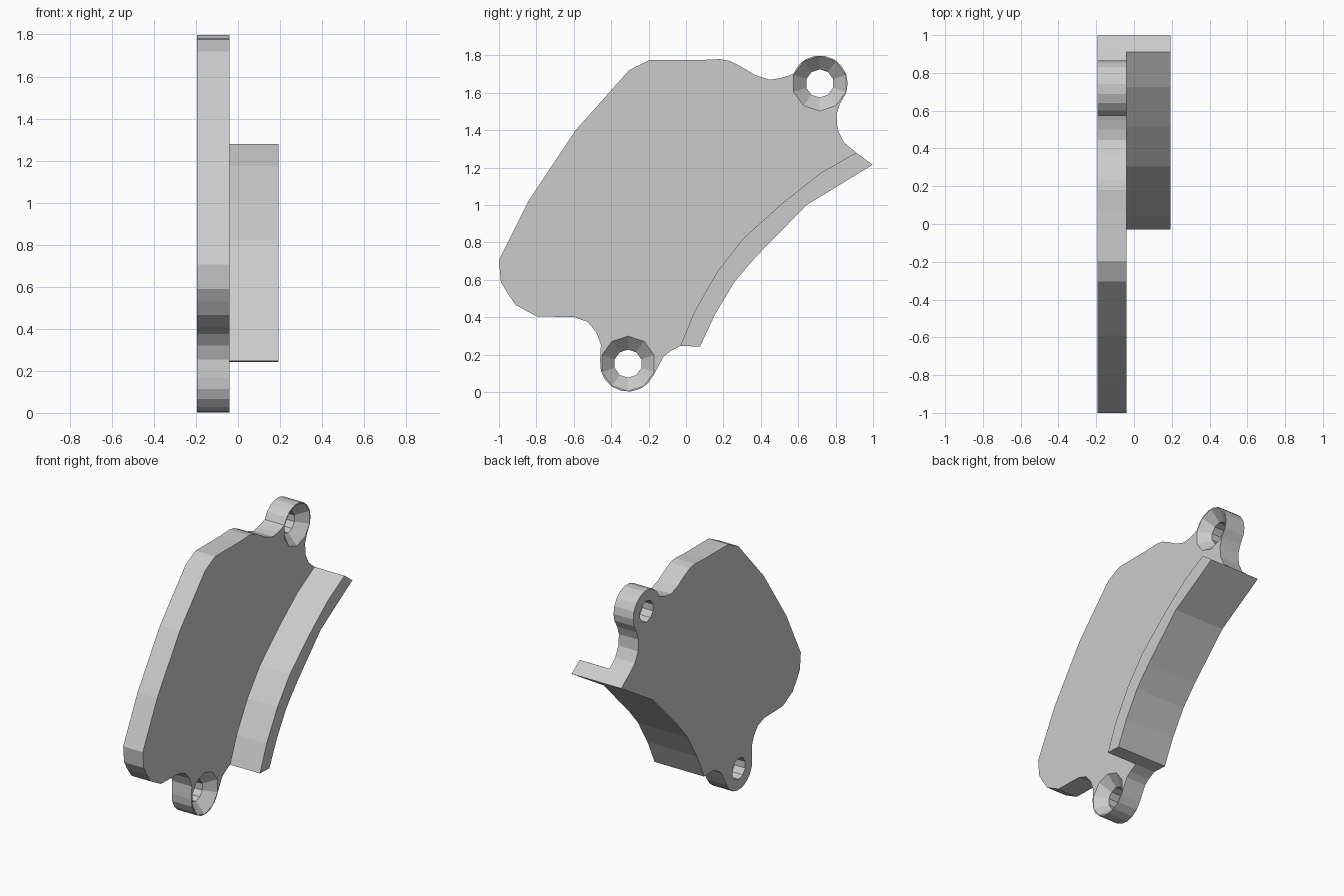
import bpy, bmesh
from math import cos, sin, radians, tau

if "Cube" in bpy.data.objects:
    bpy.data.objects.remove(bpy.data.objects["Cube"])

X_BACK, X_FACE, X_LIP = -0.194, -0.041, 0.192
LUG_R, HOLE_R = 0.15, 0.075
LOW, HIGH = (-0.31, 0.152), (0.715, 1.65)      # lug centres (y, z)


def arc(c, a0, a1, n):
    return [(c[0] + LUG_R * cos(radians(a0 + (a1 - a0) * i / n)),
             c[1] + LUG_R * sin(radians(a0 + (a1 - a0) * i / n))) for i in range(n + 1)]


def finish(name, bm):
    bmesh.ops.recalc_face_normals(bm, faces=bm.faces)
    mesh = bpy.data.meshes.new(name)
    bm.to_mesh(mesh)
    bm.free()
    ob = bpy.data.objects.new(name, mesh)
    bpy.context.collection.objects.link(ob)
    return ob


def loft(name, rings):
    """Capped solid through rings of (x, y, z) points."""
    bm = bmesh.new()
    vs = [[bm.verts.new(p) for p in r] for r in rings]
    n = len(vs[0])
    for a, b in zip(vs, vs[1:]):
        for i in range(n):
            j = (i + 1) % n
            bm.faces.new((a[i], a[j], b[j], b[i]))
    bm.faces.new(vs[0])
    bm.faces.new(vs[-1])
    return finish(name, bm)


def prism(name, pts, x0, x1):
    return loft(name, [[(x, y, z) for y, z in pts] for x in (x0, x1)])


def boolean(ob, other, op):
    m = ob.modifiers.new(op.lower(), 'BOOLEAN')
    m.operation, m.solver, m.object = op, 'EXACT', other
    other.hide_render = True
    bpy.context.view_layer.objects.active = ob
    bpy.ops.object.modifier_apply(modifier=m.name)
    bpy.data.objects.remove(other)


# Curved edge shared by plate and lip
outer = [(0.075, 0.243), (0.155, 0.415), (0.26, 0.59), (0.375, 0.725),
         (0.645, 1.0), (0.998, 1.215)]
inner = [(0.91, 1.28), (0.725, 1.175), (0.515, 1.01), (0.305, 0.82),
         (0.165, 0.64), (0.045, 0.43), (-0.03, 0.247)]

# Plate outline, counter-clockwise from the left corner
outline = [(-1.0, 0.705), (-0.99, 0.59), (-0.955, 0.53), (-0.91, 0.465),
           (-0.80, 0.405), (-0.595, 0.40), (-0.525, 0.375), (-0.48, 0.32),
           (-0.455, 0.255)]
outline += arc(LOW, 175, 335, 8)
outline += [(-0.12, 0.19), (-0.085, 0.218), inner[-1]] + outer
outline += [inner[0], (0.845, 1.335), (0.81, 1.405), (0.805, 1.485), (0.825, 1.545)]
outline += arc(HIGH, -20, 160, 9)
outline += [(0.55, 1.692), (0.50, 1.677), (0.445, 1.67), (0.37, 1.695),
            (0.295, 1.74), (0.235, 1.77), (0.18, 1.78), (0.075, 1.775),
            (-0.195, 1.775), (-0.305, 1.72), (-0.59, 1.40), (-0.84, 1.025)]
plate = prism("cover_plate", outline, X_BACK, X_FACE)

# Raised lip along the curved edge
boolean(plate, prism("lip", outer + inner, X_FACE, X_LIP), 'UNION')

# Countersunk screw holes
for c in (LOW, HIGH):
    slope = (LUG_R - 0.003 - HOLE_R) / 0.07
    profile = [(X_BACK - 0.05, HOLE_R), (X_FACE - 0.07, HOLE_R),
               (X_FACE + 0.005, HOLE_R + slope * 0.075)]
    rings = [[(x, c[0] + r * cos(tau * (i / 10 + 0.25)),
               c[1] + r * sin(tau * (i / 10 + 0.25))) for i in range(10)]
             for x, r in profile]
    boolean(plate, loft("screw_cutter", rings), 'DIFFERENCE')
